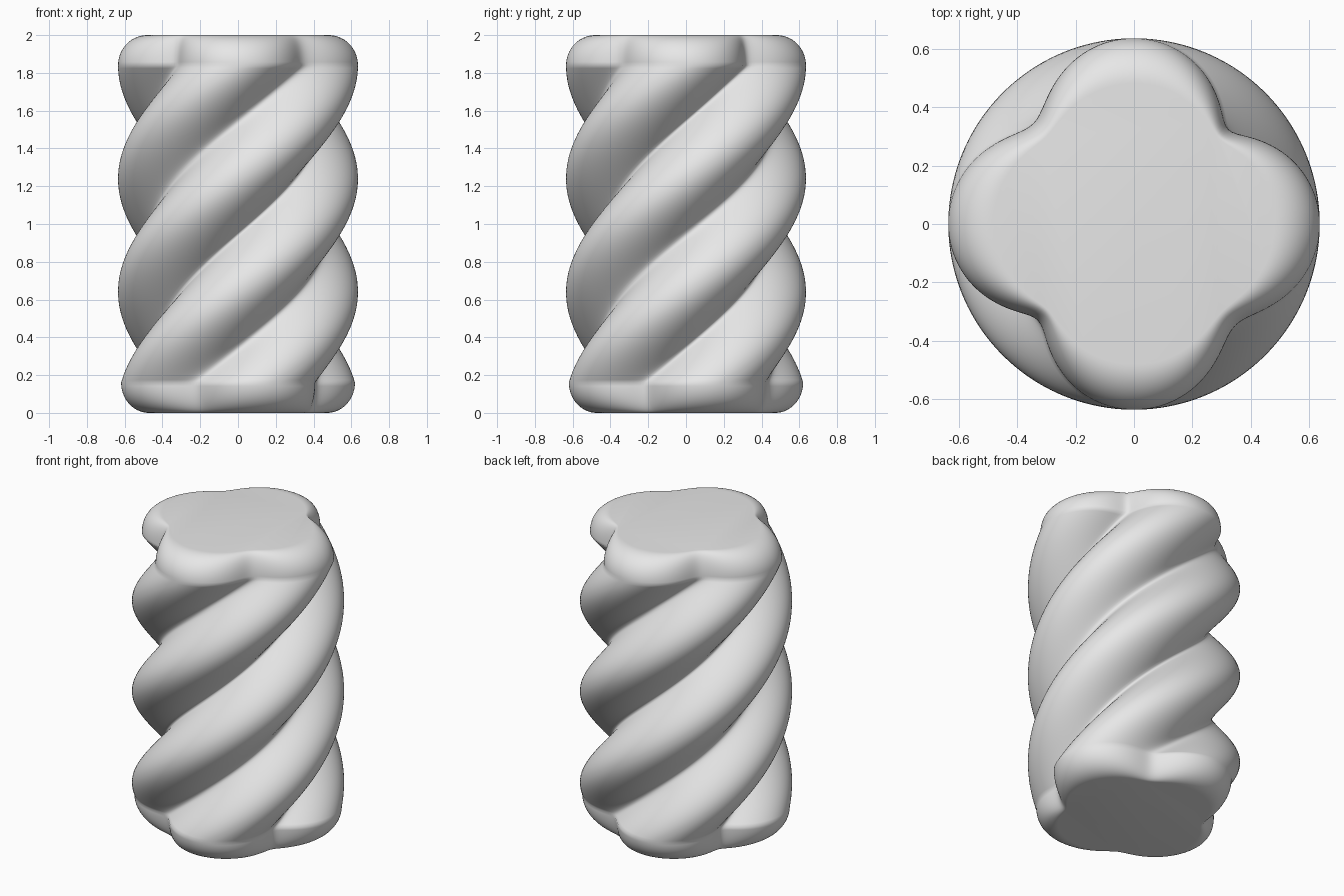
import bpy, bmesh, math

if "Cube" in bpy.data.objects:
    bpy.data.objects.remove(bpy.data.objects["Cube"])

HEIGHT, CAP = 2.0, 0.16            # total height, height of each rounded end
LOBE_C, LOBE_R = 0.341, 0.294      # lobe centre distance and lobe radius
TWIST = 150.0                      # degrees per unit of height
SEG, RINGS, CAP_RINGS = 192, 110, 14
GROOVE_W = (2.0, 5.5, 3.0, 6.0)    # softness of the four grooves, degrees


def lobe_radius(deg, soften):
    """Polar radius of the four-lobed section, with softened grooves."""
    i = int(deg // 90) % 4
    d = deg % 90 - 45
    w = GROOVE_W[i] + soften * 3.0
    phi = math.radians(45 - math.sqrt(d * d + w * w))
    s = LOBE_C * math.sin(phi)
    return LOBE_C * math.cos(phi) + math.sqrt(LOBE_R ** 2 - s * s)


def levels():
    """(height, twist height, rounding 0..1, groove softening) per ring."""
    lo, hi = CAP, HEIGHT - CAP
    out = []
    for k in range(CAP_RINGS):                       # bottom rounding
        a = math.pi / 2 * (1 - k / CAP_RINGS)
        out.append((lo - CAP * math.sin(a), lo, math.cos(a), 1.0))
    for k in range(RINGS + 1):                       # twisted body
        z = lo + (hi - lo) * k / RINGS
        soft = max(0.0, 1 - min(z - lo, hi - z) / 0.2) ** 2
        out.append((z, z, 1.0, soft))
    for k in range(1, CAP_RINGS + 1):                # top rounding
        a = math.pi / 2 * k / CAP_RINGS
        out.append((hi + CAP * math.sin(a), hi, math.cos(a), 1.0))
    return out


bm = bmesh.new()
rings = []
for z, tz, rnd, soft in levels():
    turn = TWIST * (tz - (HEIGHT - CAP))
    ring = []
    for j in range(SEG):
        deg = 360 * j / SEG
        r = lobe_radius(deg, soft)
        flat = 0.41 + 0.38 * (r - 0.45)              # edge of the flat end
        r = flat + (r - flat) * rnd
        a = math.radians(deg + turn)
        ring.append(bm.verts.new((r * math.cos(a), r * math.sin(a), z)))
    rings.append(ring)

# side skin and flat ends
for lower, upper in zip(rings, rings[1:]):
    for j in range(SEG):
        n = (j + 1) % SEG
        bm.faces.new((lower[j], lower[n], upper[n], upper[j]))
bm.faces.new(rings[0][::-1])
bm.faces.new(rings[-1])
for f in bm.faces:
    f.smooth = True

mesh = bpy.data.meshes.new("twisted_column")
bm.to_mesh(mesh)
bm.free()
column = bpy.data.objects.new("twisted_column", mesh)
bpy.context.collection.objects.link(column)

grey = bpy.data.materials.new("plain grey")
grey.diffuse_color = (0.8, 0.8, 0.8, 1)
grey.use_nodes = True
grey.node_tree.nodes["Principled BSDF"].inputs["Base Color"].default_value = grey.diffuse_color
mesh.materials.append(grey)
